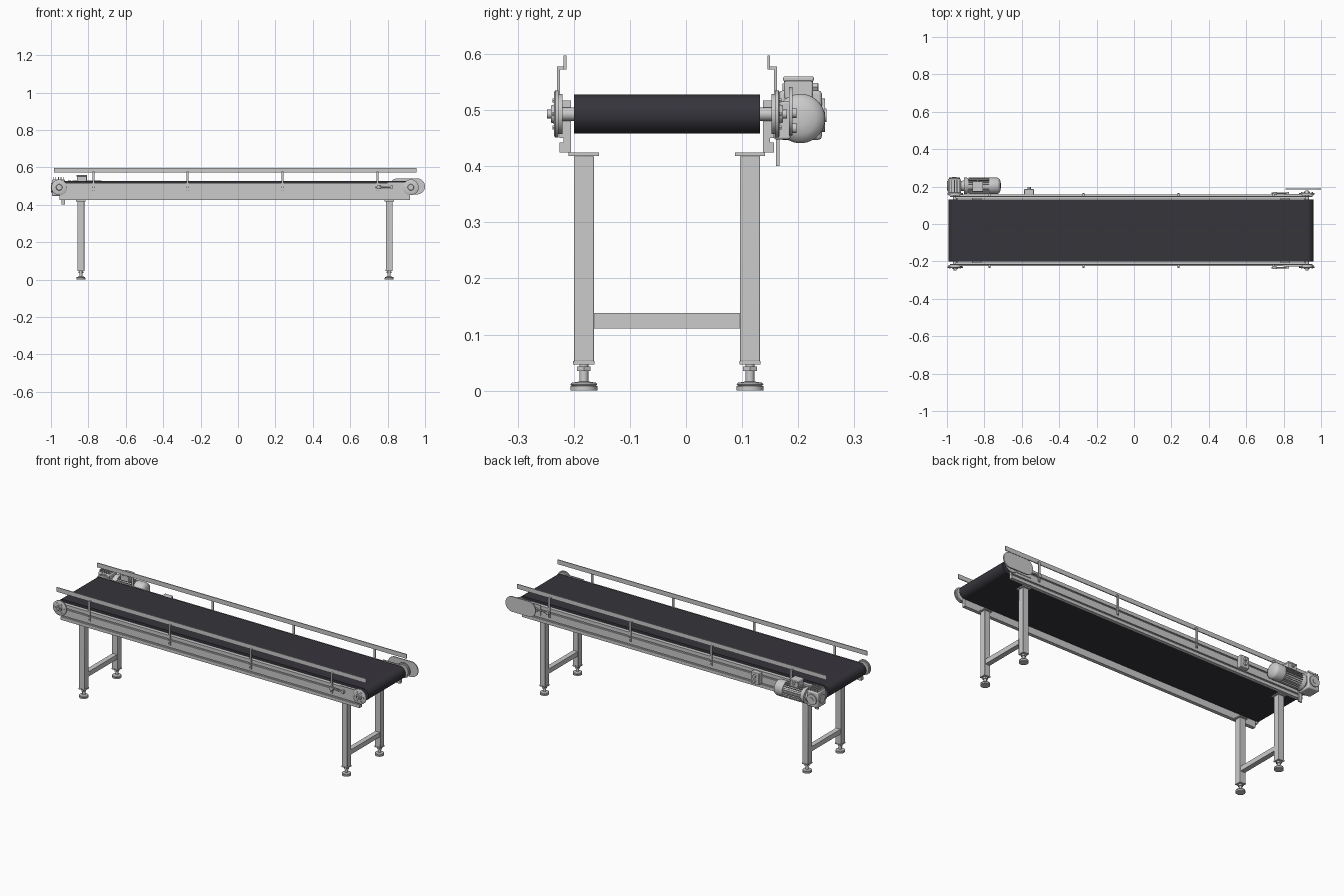
import bpy, bmesh
from math import pi, sin, cos, radians
from mathutils import Matrix, Vector

cube = bpy.data.objects.get("Cube")
if cube:
    bpy.data.objects.remove(cube)


def material(name, rgb):
    m = bpy.data.materials.new(name)
    m.use_nodes = True
    m.diffuse_color = (*rgb, 1)
    m.node_tree.nodes["Principled BSDF"].inputs["Base Color"].default_value = (*rgb, 1)
    return m


STEEL = material("light grey steel", (0.6, 0.6, 0.6))
RUBBER = material("dark belt rubber", (0.037, 0.035, 0.044))
AXES = {"x": Vector((1, 0, 0)), "y": Vector((0, 1, 0)), "z": Vector((0, 0, 1))}
MID = -0.034          # y of the belt centre line
AXLE_Z = 0.493
TAIL, HEAD = -0.956, 0.924   # x of the two rollers


def finish(name, bm, mat=STEEL, smooth=False, bevel=0):
    bmesh.ops.recalc_face_normals(bm, faces=bm.faces)
    mesh = bpy.data.meshes.new(name)
    bm.to_mesh(mesh)
    bm.free()
    mesh.materials.append(mat)
    ob = bpy.data.objects.new(name, mesh)
    bpy.context.collection.objects.link(ob)
    if bevel:
        mod = ob.modifiers.new("bevel", "BEVEL")
        mod.width, mod.segments = bevel, 2
    if smooth:
        bpy.ops.object.select_all(action="DESELECT")
        ob.select_set(True)
        bpy.context.view_layer.objects.active = ob
        bpy.ops.object.shade_smooth_by_angle(angle=radians(35))
    return ob


def box(name, x, y, z, mat=STEEL, bevel=0):
    lo, hi = (Vector(p) for p in zip(*(sorted(r) for r in (x, y, z))))
    bm = bmesh.new()
    bmesh.ops.create_cube(bm, size=1)
    bmesh.ops.scale(bm, vec=hi - lo, verts=bm.verts)
    bmesh.ops.translate(bm, vec=(lo + hi) / 2, verts=bm.verts)
    return finish(name, bm, mat, bevel > 0, bevel)


def lathe(name, centre, axis, profile, sides=32):
    """Turned part; profile holds (offset along axis, radius) pairs."""
    bm = bmesh.new()
    turn = AXES["z"].rotation_difference(AXES[axis]).to_matrix()
    rings = []
    for d, r in profile:
        rings.append([bm.verts.new(Vector(centre) + turn @ Vector(
            (r * cos(2 * pi * i / sides), r * sin(2 * pi * i / sides), d))) for i in range(sides)])
    for a, b in zip(rings, rings[1:]):
        for i in range(sides):
            j = (i + 1) % sides
            bm.faces.new((a[i], a[j], b[j], b[i]))
    bm.faces.new(rings[0])
    bm.faces.new(rings[-1])
    return finish(name, bm, smooth=sides > 8)


def rod(name, centre, axis, a, b, r, sides=24):
    return lathe(name, centre, axis, [(a, r), (b, r)], sides)


def extrude(name, points, vec, mat=STEEL, smooth=False):
    bm = bmesh.new()
    face = bm.faces.new([bm.verts.new(p) for p in points])
    new = bmesh.ops.extrude_face_region(bm, geom=[face])["geom"]
    bmesh.ops.translate(bm, vec=vec, verts=[g for g in new if isinstance(g, bmesh.types.BMVert)])
    return finish(name, bm, mat, smooth)


def stadium(name, x0, x1, z, r, y0, y1, mat=STEEL):
    pts = []
    for cx, start in ((x1, -pi / 2), (x0, pi / 2)):
        for i in range(21):
            a = start + pi * i / 20
            pts.append((cx + r * cos(a), y0, z + r * sin(a)))
    return extrude(name, pts, (0, y1 - y0, 0), mat, True)


# Belt wrapped over both rollers
stadium("belt", TAIL, HEAD, AXLE_Z, 0.035, MID - 0.166, MID + 0.166, RUBBER)

for s, side in ((-1, "front"), (1, "back")):
    def Y(d):
        return MID + s * d

    # Slotted side rail: cross-section as (distance from middle, z)
    section = [(0.171, 0.424), (0.191, 0.424)]
    for slot in (0.446, 0.493):
        section += [(0.191, slot - 0.004), (0.184, slot - 0.004),
                    (0.184, slot + 0.004), (0.191, slot + 0.004)]
    section += [(0.191, 0.517), (0.171, 0.517)]
    extrude(side + "_side_rail", [(-0.955, Y(d), z) for d, z in section], (1.875, 0, 0))

    # Guard rail on its posts
    box(side + "_guard_rail", (-0.985, 0.955), (Y(0.179), Y(0.184)), (0.572, 0.597))
    for x in (-0.773, -0.27, 0.238, 0.746):
        box(side + "_guard_post", (x - 0.006, x + 0.006), (Y(0.191), Y(0.196)), (0.465, 0.578))
        box(side + "_guard_arm", (x - 0.006, x + 0.006), (Y(0.182), Y(0.196)), (0.572, 0.578))
        for z in (0.475, 0.493):
            rod(side + "_post_bolt", (x, Y(0.196), z), "y", 0, s * 0.004, 0.005, 6)

    # Flange bearings with hub, axle end and screws
    for x in (TAIL, HEAD):
        lathe(side + "_bearing", (x, MID, AXLE_Z), "y",
              [(s * d, r) for d, r in ((0.186, 0.036), (0.193, 0.036), (0.193, 0.042), (0.199, 0.042),
                                       (0.201, 0.039), (0.201, 0.017), (0.207, 0.015),
                                       (0.207, 0.008), (0.214, 0.008))], 40)
        rod(side + "_roller_shaft", (x, MID, AXLE_Z), "y", s * 0.16, s * 0.19, 0.012)
        for i in range(6):
            a = 2 * pi * i / 6
            rod(side + "_bearing_screw", (x + 0.028 * cos(a), Y(0.2), AXLE_Z + 0.028 * sin(a)),
                "y", 0, s * 0.004, 0.004, 6)

    # Belt tensioner beside the head roller
    box(side + "_tension_plate", (0.8, 0.92), (Y(0.191), Y(0.194)), (0.465, 0.521))
    box(side + "_tension_block", (0.742, 0.757), (Y(0.191), Y(0.206)), (0.485, 0.503))
    rod(side + "_tension_screw", (0, Y(0.199), 0.494), "x", 0.735, 0.83, 0.004, 12)
    rod(side + "_tension_nut", (0, Y(0.199), 0.494), "x", 0.757, 0.765, 0.008, 6)
    box(side + "_tension_stop", (0.815, 0.83), (Y(0.191), Y(0.205)), (0.486, 0.502))

    # Legs with mounting plates and levelling feet
    for x in (-0.84, 0.808):
        y = Y(0.148)
        box(side + "_leg_plate", (x - 0.025, x + 0.025), (y - 0.027, y + 0.027), (0.418, 0.424))
        box(side + "_leg", (x - 0.018, x + 0.018), (y - 0.018, y + 0.018), (0.052, 0.418), bevel=0.002)
        box(side + "_leg_cap", (x - 0.019, x + 0.019), (y - 0.019, y + 0.019), (0.047, 0.053))
        rod(side + "_foot_screw", (x, y, 0), "z", 0.012, 0.048, 0.008, 16)
        rod(side + "_foot_nut", (x, y, 0), "z", 0.035, 0.043, 0.014, 6)
        lathe(side + "_foot", (x, y, 0), "z",
              [(0, 0.024), (0.008, 0.024), (0.008, 0.021), (0.011, 0.024), (0.014, 0.022), (0.016, 0.01)])

# Cross bars between the legs
for x in (-0.84, 0.808):
    box("cross_bar", (x - 0.014, x + 0.014), (MID - 0.131, MID + 0.131), (0.111, 0.138))

# Rounded cover over the head roller on the back side
stadium("head_cover", 0.854, 0.957, 0.498, 0.043, 0.184, 0.19)

# Gearbox at the tail roller
GY, GZ = 0.204, 0.485
box("gearbox", (-0.995, -0.925), (0.166, 0.242), (0.447, 0.535), bevel=0.006)
rod("gearbox_cover", (-0.96, 0, 0.491), "y", 0.24, 0.248, 0.03, 32)
rod("gearbox_shaft_cap", (-0.96, 0, 0.491), "y", 0.246, 0.25, 0.012, 24)
rod("gearbox_end_cap", (0, GY, 0.491), "x", -1.0, -0.99, 0.025, 32)
for i in range(5):
    x = -0.988 + i * 0.014
    box("gearbox_fin", (x - 0.002, x + 0.002), (0.172, 0.236), (0.53, 0.547))
box("torque_arm", (-0.945, -0.925), (0.16, 0.167), (0.4, 0.46))

# Motor with flange, finned body and domed fan cowl
lathe("motor", (0, GY, GZ), "x",
      [(-0.93, 0.026), (-0.91, 0.028), (-0.91, 0.044), (-0.895, 0.044), (-0.885, 0.037), (-0.775, 0.037),
       (-0.775, 0.044), (-0.73, 0.044), (-0.722, 0.04), (-0.715, 0.028), (-0.712, 0.012)], 40)
for i in range(24):
    bm = bmesh.new()
    bmesh.ops.create_cube(bm, size=1)
    bmesh.ops.scale(bm, vec=(0.11, 0.003, 0.012), verts=bm.verts)
    bmesh.ops.translate(bm, vec=(0, 0, 0.038), verts=bm.verts)
    bmesh.ops.transform(bm, matrix=Matrix.Translation((-0.83, GY, GZ))
                        @ Matrix.Rotation(2 * pi * i / 24, 4, "X"), verts=bm.verts)
    finish("motor_fin", bm)

# Terminal box and cable gland on the motor
box("terminal_box", (-0.862, -0.808), (0.175, 0.226), (0.52, 0.555), bevel=0.003)
box("terminal_lid", (-0.864, -0.806), (0.173, 0.228), (0.551, 0.56), bevel=0.003)
rod("cable_gland", (-0.835, 0, 0.541), "y", 0.224, 0.235, 0.008, 6)

# Switch box on the back rail
box("switch_box", (-0.587, -0.535), (0.157, 0.186), (0.448, 0.515), bevel=0.003)
for z in (0.468, 0.495):
    rod("switch_button", (-0.561, 0, z), "y", 0.185, 0.197, 0.009, 20)
